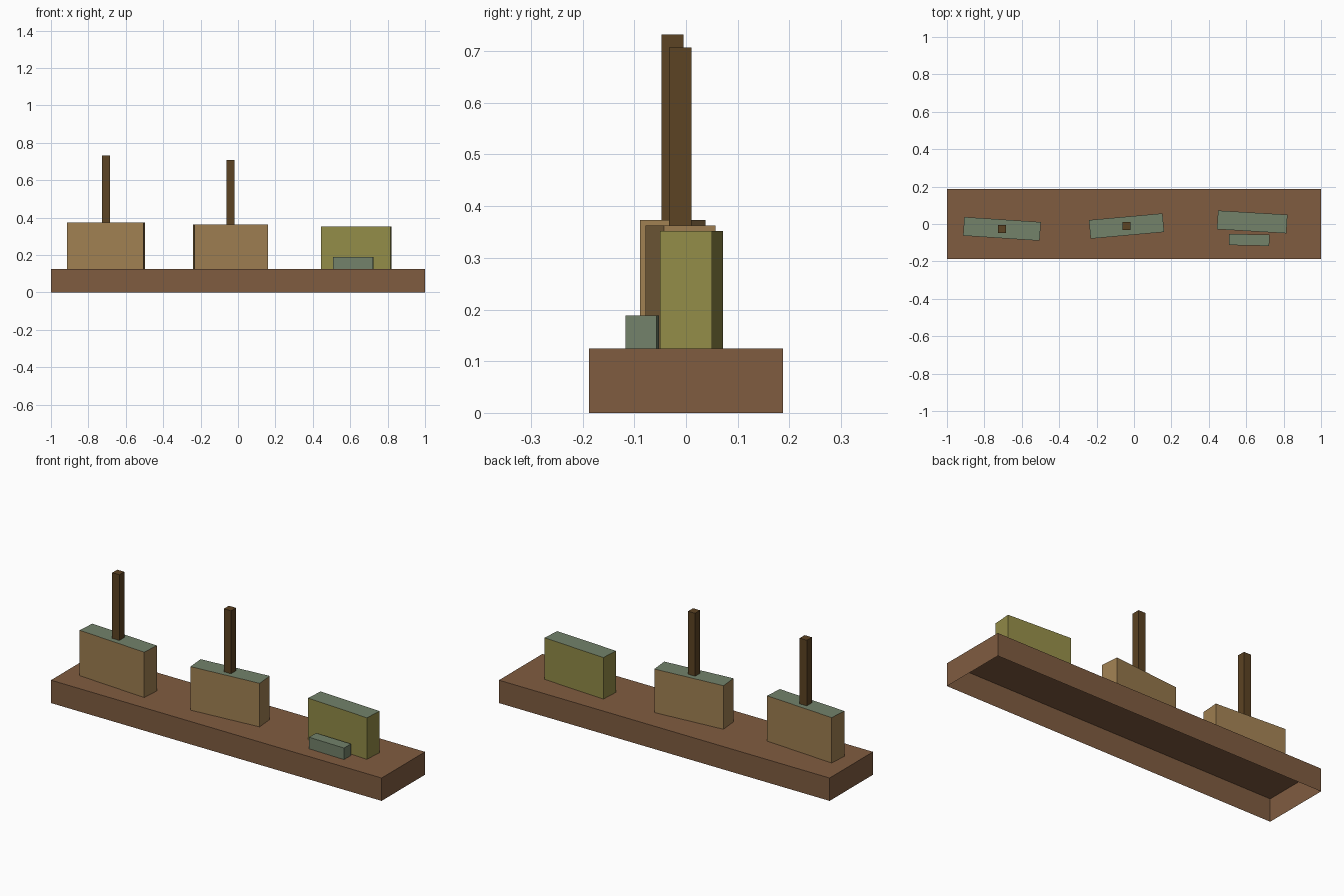
import bpy
import bmesh
from math import radians
from mathutils import Matrix

cube = bpy.data.objects.get("Cube")
if cube:
    bpy.data.objects.remove(cube, do_unlink=True)


def srgb(c):
    c /= 255
    return c / 12.92 if c <= 0.04045 else ((c + 0.055) / 1.055) ** 2.4


def material(name, *rgb):
    colour = [srgb(c) for c in rgb] + [1.0]
    mat = bpy.data.materials.new(name)
    mat.use_nodes = True
    mat.diffuse_color = colour
    mat.node_tree.nodes["Principled BSDF"].inputs["Base Color"].default_value = colour
    return mat


earth = material("earth brown", 128, 92, 64)
tan = material("tan wall", 160, 128, 82)
olive = material("olive wall", 147, 140, 72)
sage = material("sage roof", 115, 130, 106)
timber = material("dark timber", 92, 67, 35)


def block(name, centre, size, bottom, top, side_mat, top_mat, turn=0):
    """Box without an underside, turned about the vertical axis."""
    bm = bmesh.new()
    bmesh.ops.create_cube(bm, size=1)
    bmesh.ops.scale(bm, verts=bm.verts, vec=(*size, top - bottom))
    bm.normal_update()
    for face in bm.faces:
        face.material_index = int(face.normal.z > 0.5)
    under = [f for f in bm.faces if f.normal.z < -0.5]
    bmesh.ops.delete(bm, geom=under, context="FACES")
    place = Matrix.Translation((*centre, (bottom + top) / 2))
    bm.transform(place @ Matrix.Rotation(radians(turn), 4, "Z"))
    mesh = bpy.data.meshes.new(name)
    bm.to_mesh(mesh)
    bm.free()
    mesh.materials.append(side_mat)
    mesh.materials.append(top_mat)
    obj = bpy.data.objects.new(name, mesh)
    bpy.context.collection.objects.link(obj)
    return obj


GROUND = 0.125

# Hollow base slab
block("base", (0, 0), (2, 0.375), 0, GROUND, earth, earth)

# Three long blocks and the low step in front of the last one
block("right_block", (-0.706, -0.026), (0.41, 0.1), GROUND, 0.373, tan, sage, -3.8)
block("middle_block", (-0.04, -0.011), (0.395, 0.1), GROUND, 0.363, tan, sage, 5.2)
block("left_block", (0.632, 0.011), (0.372, 0.1), GROUND, 0.352, olive, sage, -3.4)
block("front_step", (0.616, -0.085), (0.215, 0.06), GROUND, 0.188, sage, sage, -1.3)

# Square posts on two of the blocks
POST = (0.043, 0.043)
block("right_post", (-0.706, -0.026), POST, 0.373, 0.732, timber, timber)
block("middle_post", (-0.041, -0.011), POST, 0.363, 0.707, timber, timber)
